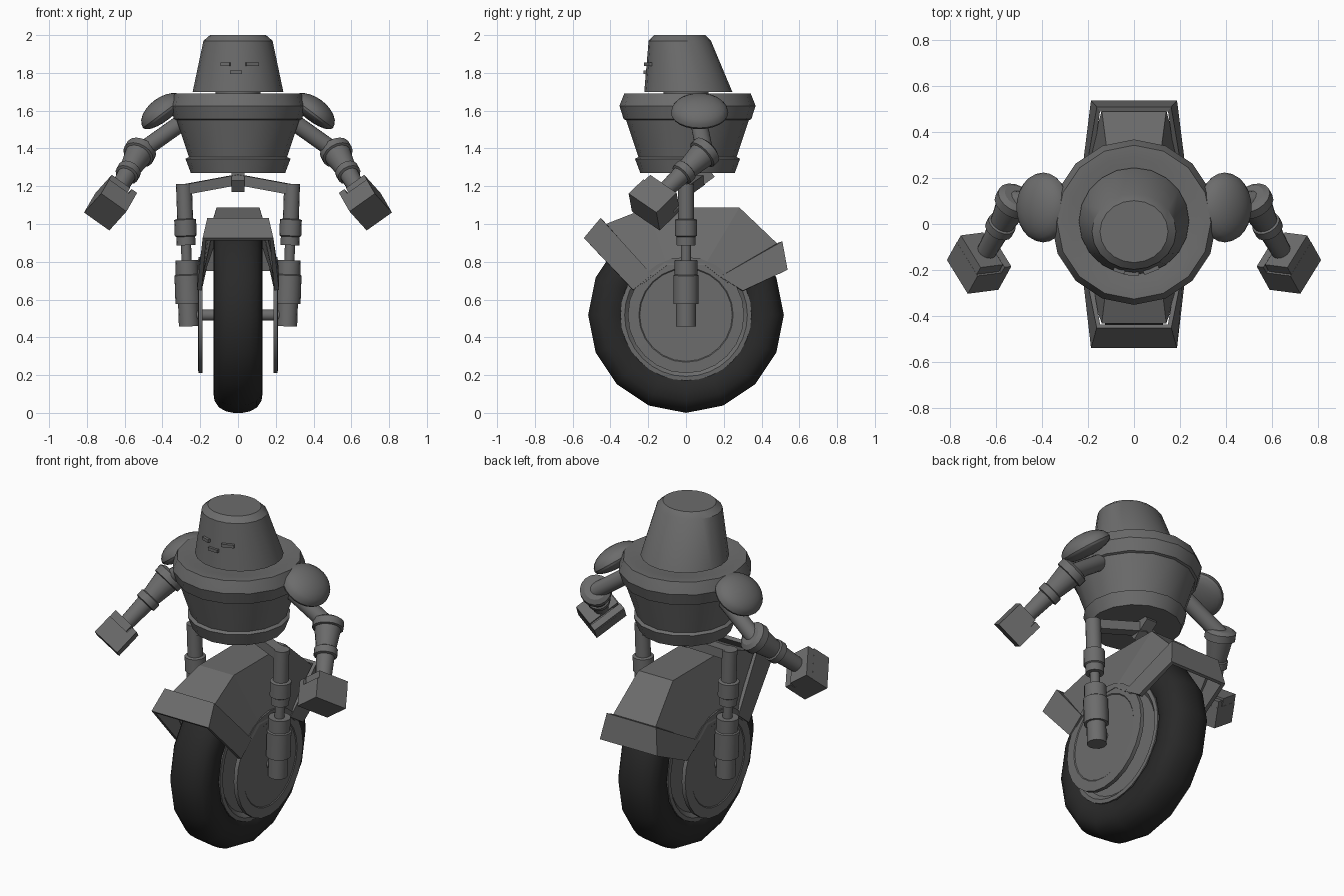
import bpy, bmesh, math
from mathutils import Vector, Matrix

if "Cube" in bpy.data.objects:
    bpy.data.objects.remove(bpy.data.objects["Cube"])


def material(name, v):
    m = bpy.data.materials.new(name)
    m.diffuse_color = (v, v, v, 1)
    m.use_nodes = True
    m.node_tree.nodes["Principled BSDF"].inputs["Base Color"].default_value = m.diffuse_color
    return m


GREY = material("grey_metal", 0.15)
RUBBER = material("dark_rubber", 0.022)


def finish(bm, name, mat=GREY, angle=30, mirror=False, thick=0):
    """Turn a bmesh (world coordinates) into a shaded object."""
    bmesh.ops.recalc_face_normals(bm, faces=bm.faces[:])
    me = bpy.data.meshes.new(name)
    bm.to_mesh(me)
    bm.free()
    ob = bpy.data.objects.new(name, me)
    bpy.context.collection.objects.link(ob)
    me.materials.append(mat)
    if angle:
        bpy.ops.object.select_all(action='DESELECT')
        ob.select_set(True)
        bpy.context.view_layer.objects.active = ob
        bpy.ops.object.shade_smooth_by_angle(angle=math.radians(angle))
    if thick:
        s = ob.modifiers.new("thickness", 'SOLIDIFY')
        s.thickness, s.offset = thick, 0
    if mirror:
        ob.modifiers.new("mirror", 'MIRROR')
    return ob


def loft(bm, rings, close=False):
    """Skin a list of point rings, capping the ends."""
    rows = [[bm.verts.new(p) for p in r] for r in rings]
    n = len(rows[0])
    pairs = list(zip(rows, rows[1:])) + ([(rows[-1], rows[0])] if close else [])
    for a, b in pairs:
        for i in range(n):
            j = (i + 1) % n
            bm.faces.new((a[i], a[j], b[j], b[i]))
    if not close:
        bm.faces.new(rows[0])
        bm.faces.new(rows[-1])


def lathe(name, profile, origin, axis, n=16, close=False, **kw):
    """Revolve (radius, distance) points about an axis."""
    w = Vector(axis).normalized()
    u = Vector((0, 0, 1)) if abs(w.z) < 0.8 else Vector((0, 1, 0))
    u = (u - w * u.dot(w)).normalized()
    v = w.cross(u)
    o = Vector(origin)
    rings = [[o + w * t + r * (u * math.cos(k * math.tau / n) + v * math.sin(k * math.tau / n))
              for k in range(n)] for r, t in profile]
    bm = bmesh.new()
    loft(bm, rings, close)
    return finish(bm, name, **kw)


def box(name, centre, size, rot=None, **kw):
    bm = bmesh.new()
    m = Matrix.Translation(centre) @ (rot or Matrix()) @ Matrix.Diagonal((*size, 1))
    bmesh.ops.create_cube(bm, size=1, matrix=m)
    return finish(bm, name, angle=0, **kw)


def bar(name, a, b, width, height, **kw):
    """Box beam between two points."""
    a, b = Vector(a), Vector(b)
    rot = (b - a).to_track_quat('Y', 'Z').to_matrix().to_4x4()
    return box(name, (a + b) / 2, (width, (b - a).length, height), rot, **kw)


def hoop(name, rows, thick):
    """Folded sheet over the wheel; rows of (hub_y, hub_z, top_y, top_z, top_x)."""
    bm = bmesh.new()
    grid = [[bm.verts.new(p) for p in ((-0.205, hy, hz), (-tx, ty, tz), (tx, ty, tz), (0.205, hy, hz))]
            for hy, hz, ty, tz, tx in rows]
    for a, b in zip(grid, grid[1:]):
        for i in range(3):
            bm.faces.new((a[i], a[i + 1], b[i + 1], b[i]))
    return finish(bm, name, angle=0, thick=thick)


# Wheel: tyre, rim and axle
X = (1, 0, 0)
hub = (0, 0, 0.518)
half = [(0.335, 0.105), (0.36, 0.125), (0.41, 0.131), (0.455, 0.124), (0.49, 0.1), (0.51, 0.062), (0.518, 0.022)]
lathe("tyre", half + [(r, -x) for r, x in reversed(half)], hub, X, close=True, mat=RUBBER, angle=45)
lathe("rim", [(0.30, -0.105), (0.325, -0.128), (0.347, -0.125), (0.347, 0.125), (0.325, 0.128), (0.30, 0.105)],
      hub, X, n=32)
lathe("axle", [(0.03, -0.27), (0.03, 0.27)], hub, X)
lathe("hub_cover", [(0.308, 0.187), (0.308, 0.21), (0.25, 0.212), (0.245, 0.208)], hub, X, n=24, mirror=True, angle=20)

# Fender with flared front and rear flaps
hoop("fender", [(-0.23, 0.68, -0.43, 0.99, 0.135), (-0.10, 0.78, -0.20, 1.08, 0.108),
                (0.10, 0.78, 0.28, 1.08, 0.108), (0.23, 0.68, 0.49, 0.88, 0.135)], 0.018)
hoop("front_flap", [(-0.28, 0.65, -0.535, 0.92, 0.178), (-0.18, 0.73, -0.445, 1.025, 0.155)], 0.025)
hoop("rear_flap", [(0.18, 0.72, 0.50, 0.905, 0.155), (0.30, 0.645, 0.53, 0.755, 0.178)], 0.025)

# Fork legs: telescoping tubes
lathe("fork_leg", [(0.053, 0), (0.053, 0.12), (0.067, 0.12), (0.067, 0.27), (0.06, 0.275), (0.06, 0.35),
                   (0.027, 0.35), (0.027, 0.43), (0.05, 0.43), (0.05, 0.475), (0.058, 0.48), (0.058, 0.565),
                   (0.042, 0.57), (0.042, 0.755)], (0.26, 0, 0.458), (0.035, 0, 1), mirror=True)

# Cross beam and hip block
bar("fork_crossbar", (0.27, 0, 1.185), (0.0, 0.07, 1.235), 0.06, 0.055, mirror=True)
bar("hip_block", (0, 0.02, 1.20), (0, 0.13, 1.28), 0.07, 0.075)

# Torso
lathe("torso", [(0.25, 1.27), (0.278, 1.345), (0.26, 1.355), (0.325, 1.55), (0.338, 1.555), (0.36, 1.625),
                (0.355, 1.64), (0.335, 1.69), (0.285, 1.69), (0.24, 1.68)], (0, 0.008, 0), (0, 0, 1))
lathe("neck", [(0.12, 1.66), (0.12, 1.72)], (0, 0, 0), (0, 0, 1))

# Head: tapered and leaning forward
bm = bmesh.new()
N = 20
loft(bm, [[(rx * math.sin(k * math.tau / N), y + ry * math.cos(k * math.tau / N), z) for k in range(N)]
          for rx, ry, y, z in ((0.24, 0.233, 0.012, 1.70), (0.183, 0.165, -0.033, 1.97),
                               (0.148, 0.135, -0.033, 2.0))])
finish(bm, "head")
# Face plates
for name, x, z, w, y in (("right_eye", -0.065, 1.845, 0.05, -0.203), ("left_eye", 0.075, 1.845, 0.07, -0.201),
                         ("mouth", -0.01, 1.803, 0.062, -0.215)):
    tilt = Matrix.Rotation(x * 5, 4, 'Z')
    box(name, (x, y, z), (w, 0.018, 0.018), tilt)

# Shoulder pads: tilted domes, flatter underneath
bm = bmesh.new()
bmesh.ops.create_uvsphere(bm, u_segments=24, v_segments=12, radius=1)
for v in bm.verts:
    v.co.z *= 0.08 if v.co.z > 0 else 0.045
    v.co.x *= 0.135
    v.co.y *= 0.152
bm.transform(Matrix.Translation((0.395, 0.072, 1.59)) @ Matrix.Rotation(math.radians(37), 4, 'Y'))
finish(bm, "shoulder_pad", mirror=True)

# Arms
elbow = Vector((0.52, 0.10, 1.38))
f = Vector((0.15, -0.27, -0.26)).normalized()
start = Vector((0.28, 0.065, 1.55))
lathe("upper_arm", [(0.045, 0), (0.045, (elbow - start).length)], start, elbow - start, mirror=True)
lathe("forearm", [(0.06, -0.035), (0.085, -0.02), (0.085, 0.022), (0.072, 0.026), (0.055, 0.14), (0.064, 0.145),
                  (0.064, 0.185), (0.05, 0.19), (0.042, 0.34)], elbow, f, mirror=True)

# Hands: block fist with a slot at the wrist side
b = Vector((0.14, -0.018, 0.10))
b = (b - f * b.dot(f)).normalized()
a = f.cross(b)
if a.z > 0:
    a = -a
rot = Matrix((b, a, f)).transposed().to_4x4()
palm = Vector((0.673, -0.168, 1.115))
for name, off, size in (("fist", (0, 0, 0.022), (0.165, 0.2, 0.116)),
                        ("hand_back", (0.022, 0.004, -0.058), (0.12, 0.19, 0.046)),
                        ("thumb", (-0.064, 0, -0.05), (0.036, 0.2, 0.045)),
                        ("knuckle", (-0.03, 0.02, -0.045), (0.06, 0.15, 0.035))):
    box(name, palm + rot.to_3x3() @ Vector(off), size, rot, mirror=True)
